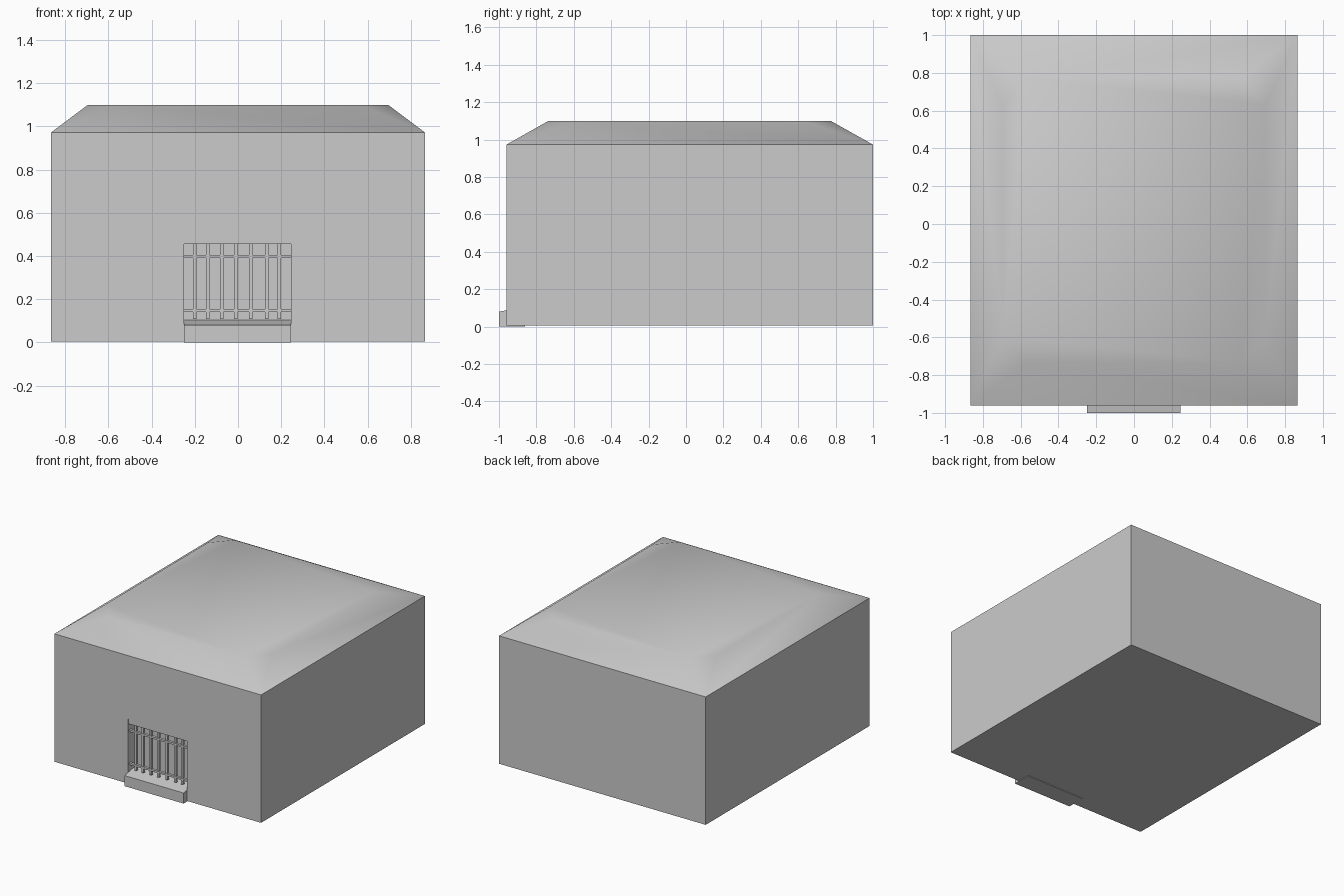
import bpy, bmesh, math

if "Cube" in bpy.data.objects:
    bpy.data.objects.remove(bpy.data.objects["Cube"])

def make_mesh(name, verts, faces=None):
    """Mesh from explicit faces, or the convex hull of the points."""
    bm = bmesh.new()
    vs = [bm.verts.new(v) for v in verts]
    if faces:
        for f in faces:
            bm.faces.new([vs[i] for i in f])
    else:
        bmesh.ops.convex_hull(bm, input=vs)
        bmesh.ops.dissolve_limit(bm, angle_limit=0.01, verts=bm.verts[:], edges=bm.edges[:])
    bmesh.ops.recalc_face_normals(bm, faces=bm.faces[:])
    me = bpy.data.meshes.new(name)
    bm.to_mesh(me)
    bm.free()
    ob = bpy.data.objects.new(name, me)
    bpy.context.collection.objects.link(ob)
    return ob

def box(name, x0, x1, y0, y1, z0, z1):
    return make_mesh(name, [(x, y, z) for x in (x0, x1) for y in (y0, y1) for z in (z0, z1)])

# Main block with the softened hip roof (top outline has clipped corners)
X, Y0, Y1, EAVE, TOP = 0.865, -0.96, 1.0, 0.973, 1.1
pts = [(sx * X, y, z) for sx in (-1, 1) for y in (Y0, Y1) for z in (0.005, EAVE)]
for sx in (-1, 1):
    for y, inward in ((-0.735, 1), (0.773, -1)):
        pts += [(sx * 0.695, y + inward * 0.14, TOP), (sx * 0.57, y, TOP)]
body = make_mesh("building_body", pts)

# Doorway recess
cutter = box("doorway_cutter", -0.25, 0.245, -1.1, -0.86, 0.05, 0.495)
cutter.hide_render = True
mod = body.modifiers.new("doorway", 'BOOLEAN')
mod.operation = 'DIFFERENCE'
mod.solver = 'EXACT'
mod.object = cutter
bpy.context.view_layer.objects.active = body
body.select_set(True)
bpy.ops.object.modifier_apply(modifier=mod.name)
bpy.data.objects.remove(cutter)
bpy.ops.object.shade_smooth_by_angle(angle=math.radians(42))

# Sloping doorstep that runs into the recess
make_mesh("doorstep", [(x, y, z) for x in (-0.25, 0.245)
                       for y, z in ((-1.0, 0), (-1.0, 0.08), (-0.86, 0), (-0.86, 0.105))])

# Gate: top beam, two rails and seven upright bars
box("gate_top_beam", -0.25, 0.245, -0.955, -0.91, 0.455, 0.495)
for name, z in (("gate_upper_rail", 0.398), ("gate_lower_rail", 0.148)):
    box(name, -0.25, 0.245, -0.945, -0.925, z - 0.007, z + 0.007)
for i, x in enumerate((-0.2, -0.14, -0.075, -0.01, 0.06, 0.133, 0.19)):
    box(f"gate_bar_{i + 1}", x - 0.008, x + 0.008, -0.942, -0.922, 0.108, 0.456)
